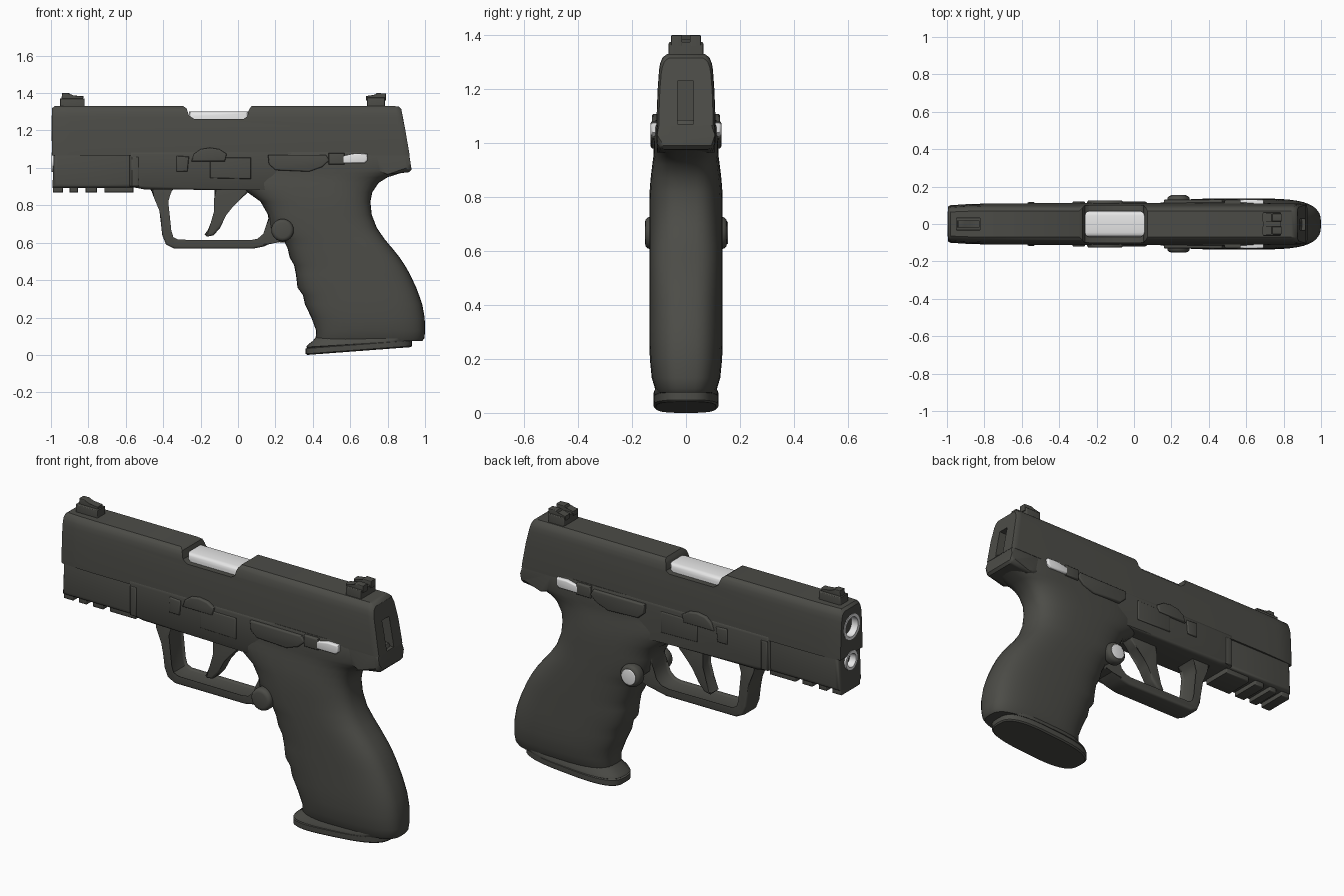
import bpy, bmesh, math
from mathutils import Vector


def material(name, col):
    m = bpy.data.materials.new(name)
    m.diffuse_color = (*col, 1)
    return m


DARK = material("dark_olive_grey", (0.072, 0.072, 0.063))
LIGHT = material("light_grey", (0.8, 0.8, 0.8))


def finish(name, bm, mat):
    bmesh.ops.recalc_face_normals(bm, faces=bm.faces[:])
    me = bpy.data.meshes.new(name)
    bm.to_mesh(me)
    bm.free()
    me.materials.append(mat)
    ob = bpy.data.objects.new(name, me)
    bpy.context.collection.objects.link(ob)
    return ob


def prism(name, pts, y0, y1, bevel=0.0, mat=DARK):
    """Side (x, z) profile extruded along y, with rounded rims."""
    bm = bmesh.new()
    a = [bm.verts.new((x, y0, z)) for x, z in pts]
    b = [bm.verts.new((x, y1, z)) for x, z in pts]
    n = len(pts)
    caps = [bm.faces.new(a), bm.faces.new(b[::-1])]
    for i in range(n):
        j = (i + 1) % n
        bm.faces.new((a[i], b[i], b[j], a[j]))
    if bevel:
        rim = [e for c in caps for e in c.edges]
        bmesh.ops.bevel(bm, geom=rim, offset=bevel, segments=3, profile=0.5, affect='EDGES')
    return finish(name, bm, mat)


def loft(name, rings, mat=DARK):
    bm = bmesh.new()
    vs = [[bm.verts.new(p) for p in r] for r in rings]
    n = len(rings[0])
    for r, s in zip(vs, vs[1:]):
        for i in range(n):
            j = (i + 1) % n
            bm.faces.new((r[i], r[j], s[j], s[i]))
    bm.faces.new(vs[0])
    bm.faces.new(vs[-1][::-1])
    return finish(name, bm, mat)


def oval(z, x0, x1, hw, tilt=0.0, n=40, p=2 / 3.0):
    """Rounded horizontal section between x0 and x1."""
    out = []
    for i in range(n):
        t = 2 * math.pi * i / n
        c, s = math.cos(t), math.sin(t)
        x = (x0 + x1) / 2 + (x1 - x0) / 2 * math.copysign(abs(c) ** p, c)
        out.append((x, hw * math.copysign(abs(s) ** p, s), z + tilt * (x - x0)))
    return out


def circle(cx, cz, r, n=24):
    return [(cx + r * math.cos(2 * math.pi * i / n), cz + r * math.sin(2 * math.pi * i / n)) for i in range(n)]


def rect(x0, x1, z0, z1):
    return [(x0, z0), (x1, z0), (x1, z1), (x0, z1)]


def disc(x, z, r, n=28):
    return [(x, r * math.cos(2 * math.pi * i / n), z + r * math.sin(2 * math.pi * i / n)) for i in range(n)]


def cut(ob, cutter):
    cutter.hide_render = True
    m = ob.modifiers.new("cut", 'BOOLEAN')
    m.operation, m.solver, m.object = 'DIFFERENCE', 'EXACT', cutter
    bpy.context.view_layer.objects.active = ob
    bpy.ops.object.modifier_apply(modifier=m.name)
    bpy.data.objects.remove(cutter)


# Slide: half section swept along x, with a slanted rear
half = [(0.109, 1.065), (0.109, 1.10), (0.105, 1.2), (0.1, 1.27), (0.096, 1.295), (0.087, 1.317), (0.07, 1.33)]
section = half + [(-y, z) for y, z in reversed(half)]
stations = [(-0.995, .86, -.012, 0), (-0.98, .92, 0, 0), (-0.9, .97, 0, 0), (-0.8, 1, 0, 0),
            (0.84, 1, 0, .17), (0.86, .98, -.003, .17), (0.873, .92, -.015, .17)]
slide = loft("slide", [[(x + (1.33 - z) * sh, y * k, z + dz * (z > 1.25)) for y, z in section]
                       for x, k, dz, sh in stations])
rear = prism("slide_rear", [(.7, 1.1), (.911, 1.1), (.922, 1.03), (.928, .99), (.915, .977), (.8, .965), (.72, .97)],
             -.107, .107, .025)
port = [(-.31, 1.4), (-.30, 1.335), (-.275, 1.318), (-.262, 1.28), (-.235, 1.262), (.03, 1.262),
        (.05, 1.275), (.058, 1.31), (.075, 1.335), (.08, 1.4)]
cut(slide, prism("port_cutter", port, -.2, .2))
cut(slide, prism("rear_slot_cutter", [(.84, 1.07), (.96, 1.07), (.96, 1.23), (.84, 1.23)], -.032, .028))
cut(rear, prism("rear_slot_cutter", [(.84, 1.07), (.96, 1.07), (.96, 1.23), (.84, 1.23)], -.032, .028))

# Chamber seen through the port
prism("chamber", rect(-.262, .055, 1.2, 1.302), -.07, .07, .025, LIGHT)

# Front frame with accessory rail
front = prism("front_frame", [(-.992, .893), (-.56, .893), (-.56, 1.085), (-.985, 1.085)], -.1, .1, .022)
for x0, x1 in ((-.99, -.935), (-.9, -.855), (-.815, -.755), (-.715, -.56)):
    prism("rail_tooth", rect(x0, x1, .868, .91), -.085, .085, .008)

# Muzzle openings with light rims
for nm, z, r in (("barrel", 1.212, .066), ("guide_rod", 1.03, .05)):
    for body in (slide, front):
        cut(body, loft("bore_cutter", [disc(-1.1, z, r), disc(-.86, z, r)]))
    loft(nm + "_rim", [disc(-.9, z, r + .002), disc(-.998, z, r + .002), disc(-.998, z, r - .014),
                       disc(-.95, z, r - .015)], LIGHT)
    loft(nm + "_bore", [disc(-.9, z, r - .012), disc(-.96, z, r - .012)])

# Middle frame
prism("middle_frame", [(-.58, .9), (-.5, .885), (.2, .88), (.4, .9), (.4, 1.09), (-.58, 1.09)], -.113, .113, .018)

# Grip: rounded sections stacked upward (z, front x, back x, half width)
grip = [(.075, .42, .985, .108), (.09, .415, .997, .115), (.13, .418, 1.0, .127), (.2, .392, .998, .134), (.27, .358, .985, .136),
        (.32, .347, .968, .136), (.36, .318, .953, .136), (.43, .31, .92, .136), (.48, .3, .892, .136),
        (.52, .277, .865, .136), (.57, .265, .825, .136), (.62, .24, .783, .136), (.68, .168, .742, .136),
        (.75, .16, .715, .136), (.82, .12, .708, .135), (.87, .05, .718, .131), (.92, 0, .752, .125),
        (.95, 0, .80, .121), (.972, 0, .87, .12), (.99, 0, .915, .12), (1.06, 0, .905, .119), (1.085, .02, .89, .112)]
loft("grip", [oval(*g) for g in grip])

# Magazine base plate, tilted
base = [(0, .37, .925, .112), (.006, .362, .93, .12), (.034, .362, .93, .121), (.038, .37, .925, .116),
        (.042, .364, .935, .121), (.056, .375, .96, .12), (.075, .40, .97, .11), (.1, .42, .96, .105)]
loft("base_plate", [oval(z, a, b, w, .075 if z < .04 else .06) for z, a, b, w in base])

# Trigger guard
guard = [(-.48, .9), (-.44, .85), (-.42, .77), (-.405, .64), (-.385, .59), (-.34, .568), (.08, .568), (.14, .58),
         (.19, .61), (.24, .6), (.3, .62), (.3, .76), (.165, .76), (.162, .69), (.145, .64), (.11, .61), (.07, .602),
         (-.32, .604), (-.355, .62), (-.368, .66), (-.385, .82), (-.372, .865), (-.33, .9)]
prism("trigger_guard", guard, -.06, .06, .012)

# Trigger
prism("trigger", [(-.13, .9), (-.115, .84), (-.115, .77), (-.135, .70), (-.178, .645), (-.165, .632), (-.13, .64),
                  (-.095, .68), (-.065, .745), (-.045, .79), (.01, .83), (.06, .875), (.07, .9)], -.035, .035, .012)

# Controls repeated on both sides
for s in (-1, 1):
    def side(name, pts, y, bevel=.008, mat=DARK):
        return prism(name, pts, s * .09, s * y, bevel, mat)
    side("slide_stop", [(.16, 1.07), (.47, 1.07), (.488, 1.04), (.45, 1.005), (.38, .98), (.2, .988), (.165, 1.02)], .131)
    side("safety_pivot", rect(.485, .57, 1.018, 1.08), .131)
    side("safety_lever", [(.56, 1.025), (.675, 1.025), (.692, 1.04), (.692, 1.075), (.63, 1.078), (.56, 1.065)],
         .131, .008, LIGHT)
    side("takedown_plate", [(-.15, .945), (.07, .94), (.07, 1.055), (-.15, 1.055)], .119)
    side("takedown_lever", [(-.25, 1.035), (-.07, 1.035), (-.06, 1.075), (-.1, 1.1), (-.15, 1.108), (-.2, 1.1),
                            (-.235, 1.075)], .126)
    side("frame_tab", [(-.33, .98), (-.27, .98), (-.262, 1.06), (-.33, 1.065)], .121)
    side("frame_ridge", [(-.57, .9), (-.53, .9), (-.53, 1.06), (-.57, 1.06)], .117)
    side("magazine_button", circle(.238, .667, .06), .152, .02)
prism("button_cap", circle(.238, .667, .042), .14, .156, .004, LIGHT)

# Sights
prism("front_sight_base", rect(-.952, -.82, 1.31, 1.37), -.035, .035, .006)
prism("front_sight_blade", [(-.945, 1.36), (-.83, 1.36), (-.825, 1.385), (-.88, 1.383), (-.905, 1.4), (-.94, 1.4)],
      -.02, .02, .004)
prism("rear_sight_base", rect(.69, .785, 1.31, 1.375), -.064, .064, .006)
for s in (-1, 1):
    prism("rear_sight_post", [(.685, 1.36), (.79, 1.36), (.79, 1.398), (.74, 1.4), (.735, 1.388), (.685, 1.385)],
          s * .014, s * .055, .004)

# Smooth shading with crisp edges
bpy.ops.object.select_all(action='SELECT')
bpy.context.view_layer.objects.active = slide
bpy.ops.object.shade_smooth_by_angle(angle=math.radians(35))
